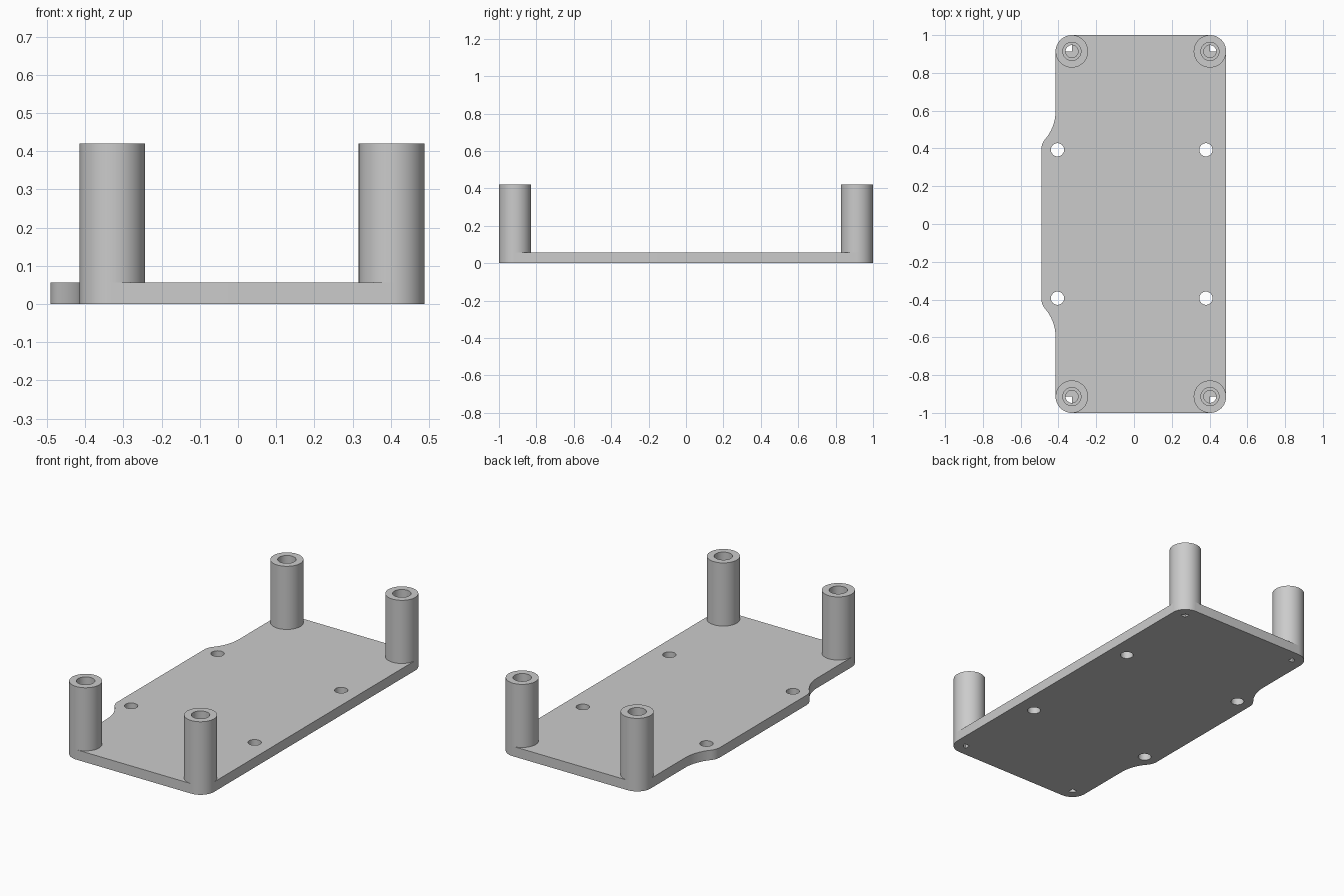
import bpy, bmesh
from math import sin, cos, radians, atan2, degrees

cube = bpy.data.objects.get("Cube")
if cube:
    bpy.data.objects.remove(cube)

PLATE_TOP, POST_TOP = 0.057, 0.42
POST_R, BORE_R, SOCKET_R, HOLE_R = 0.086, 0.033, 0.048, 0.035
POST_X, POST_Y = (-0.329, 0.402), 0.914
HOLE_X, HOLE_Y = (-0.405, 0.381), 0.393

grey = bpy.data.materials.new("plain grey")
grey.use_nodes = True
grey.diffuse_color = (0.6, 0.6, 0.6, 1)
grey.node_tree.nodes["Principled BSDF"].inputs["Base Color"].default_value = (0.6, 0.6, 0.6, 1)


def arc(cx, cy, r, start, end, steps=12):
    angles = [radians(start + (end - start) * i / steps) for i in range(steps + 1)]
    return [(cx + r * cos(a), cy + r * sin(a)) for a in angles]


def finish(bm, name):
    bmesh.ops.recalc_face_normals(bm, faces=bm.faces)
    mesh = bpy.data.meshes.new(name)
    bm.to_mesh(mesh)
    bm.free()
    mesh.materials.append(grey)
    obj = bpy.data.objects.new(name, mesh)
    bpy.context.collection.objects.link(obj)
    bpy.ops.object.select_all(action='DESELECT')
    obj.select_set(True)
    bpy.context.view_layer.objects.active = obj
    bpy.ops.object.shade_smooth_by_angle(angle=radians(30))
    return obj


# Plate outline: rounded corners, then a concave sweep into the side bulge
sweep_r = 0.234
sweep_x, sweep_y = POST_X[0] - POST_R - sweep_r, 0.6
turn = degrees(atan2(sweep_y - HOLE_Y, HOLE_X[0] - sweep_x))
half = arc(POST_X[1], POST_Y, POST_R, 0, 90)
half += arc(POST_X[0], POST_Y, POST_R, 90, 180)
half += arc(sweep_x, sweep_y, sweep_r, 0, -turn)
half += arc(HOLE_X[0], HOLE_Y, POST_R, 180 - turn, 180)[1:]
loops = [half + [(x, -y) for x, y in reversed(half)]]

# Screw holes, and the quarter openings under the post bores
for side in (1, -1):
    for x in HOLE_X:
        loops.append(arc(x, side * HOLE_Y, HOLE_R, 0, 360, 32)[:-1])
    for x, out in zip(POST_X, (-1, 1)):
        quarter = arc(0, 0, BORE_R, 0, 90, 8) + [(0, 0)]
        loops.append([(x + out * u, side * (POST_Y + v)) for u, v in quarter])

bm = bmesh.new()
for loop in loops:
    verts = [bm.verts.new((x, y, 0)) for x, y in loop]
    for a, b in zip(verts, verts[1:] + verts[:1]):
        bm.edges.new((a, b))
bmesh.ops.triangle_fill(bm, edges=bm.edges[:], use_beauty=True, normal=(0, 0, 1))
result = bmesh.ops.extrude_face_region(bm, geom=bm.faces[:], use_keep_orig=True)
top = [g for g in result["geom"] if isinstance(g, bmesh.types.BMVert)]
bmesh.ops.translate(bm, verts=top, vec=(0, 0, PLATE_TOP))
finish(bm, "base_plate")


# Hollow posts with a wider socket at the top
def post(name, x, y):
    profile = [(POST_R, PLATE_TOP), (POST_R, POST_TOP), (SOCKET_R, POST_TOP),
               (SOCKET_R, 0.2), (BORE_R, 0.2), (BORE_R, PLATE_TOP)]
    bm = bmesh.new()
    rings = []
    for r, z in profile:
        rings.append([bm.verts.new((u, v, z)) for u, v in arc(x, y, r, 0, 360, 48)[:-1]])
    for low, high in zip(rings, rings[1:]):
        for i in range(len(low)):
            bm.faces.new((low[i - 1], low[i], high[i], high[i - 1]))
    finish(bm, name)


for depth, y in (("front", -POST_Y), ("back", POST_Y)):
    for side, x in zip(("right", "left"), POST_X):
        post(f"{depth}_{side}_post", x, y)
